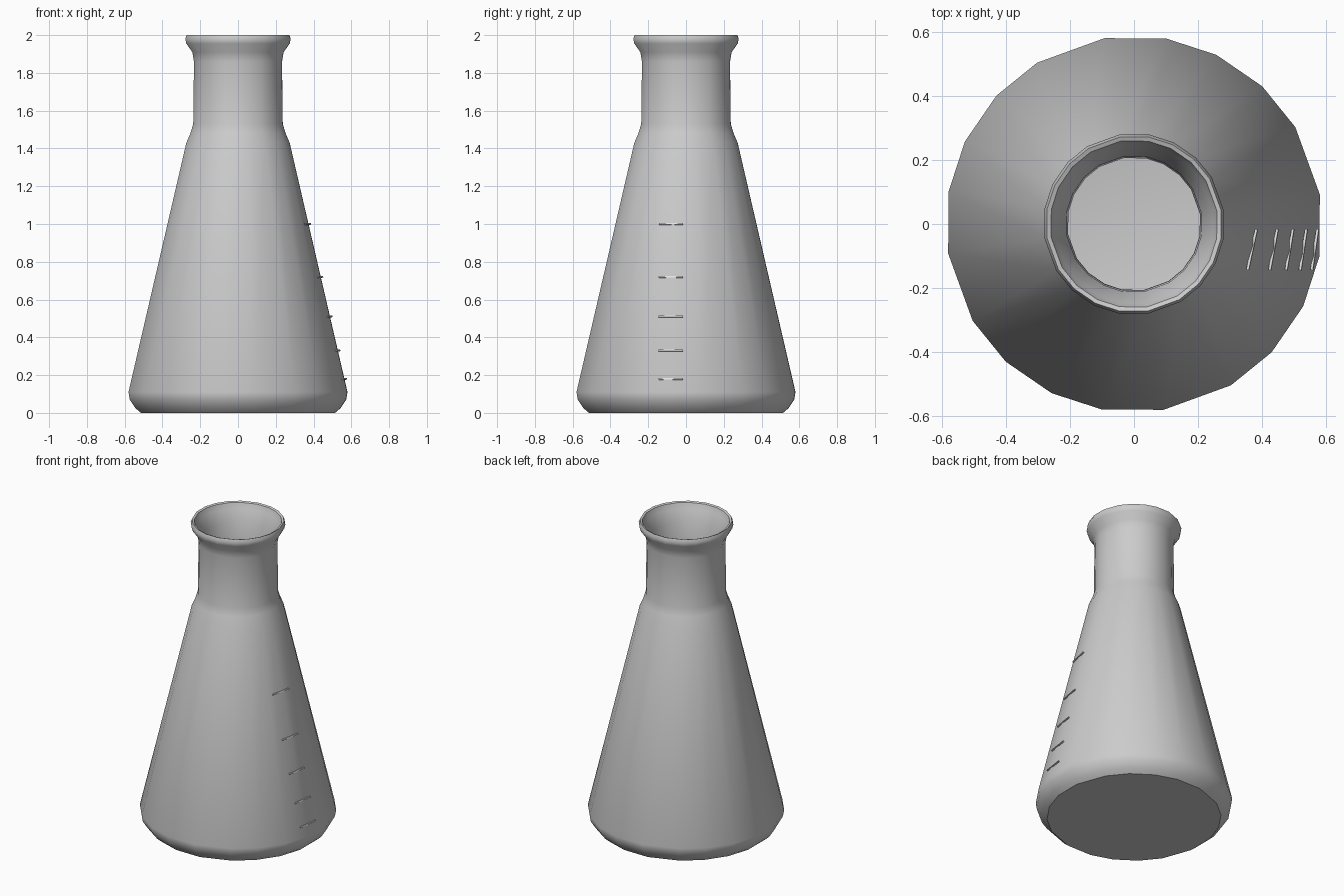
import bpy, bmesh, math
from mathutils import Matrix

cube = bpy.data.objects.get("Cube")
if cube:
    bpy.data.objects.remove(cube, do_unlink=True)


def make_material(name, rgb):
    mat = bpy.data.materials.new(name)
    mat.use_nodes = True
    mat.diffuse_color = (*rgb, 1)
    mat.node_tree.nodes["Principled BSDF"].inputs["Base Color"].default_value = (*rgb, 1)
    return mat


def add_object(name, bm, mat):
    bmesh.ops.recalc_face_normals(bm, faces=bm.faces)
    mesh = bpy.data.meshes.new(name)
    bm.to_mesh(mesh)
    bm.free()
    mesh.materials.append(mat)
    obj = bpy.data.objects.new(name, mesh)
    bpy.context.collection.objects.link(obj)
    return obj


glass = make_material("grey glass", (0.6, 0.6, 0.6))
marking = make_material("pale marking", (0.8, 0.8, 0.8))

# Slightly uneven facets, repeated every quarter turn
angles = [math.radians(a + 90 * q) for q in range(4) for a in (9, 31, 47, 64, 80)]

# Wall section: outside from base to lip, then inside back down to the floor
section = [(0.52, 0), (0.55, 0.025), (0.58, 0.07), (0.587, 0.11),
           (0.277, 1.43), (0.255, 1.48), (0.24, 1.53), (0.236, 1.86),
           (0.245, 1.91), (0.277, 1.955), (0.283, 1.98), (0.275, 2.0),
           (0.262, 1.995), (0.25, 1.96), (0.213, 1.89), (0.208, 1.53),
           (0.247, 1.43), (0.555, 0.11), (0.53, 0.05), (0.49, 0.03)]

# Flask body
bm = bmesh.new()
rings = [[bm.verts.new((r * math.cos(a), r * math.sin(a), z)) for a in angles]
         for r, z in section]
count = len(angles)
for low, high in zip(rings, rings[1:]):
    for i in range(count):
        j = (i + 1) % count
        bm.faces.new((low[i], low[j], high[j], high[i]))
bm.faces.new(rings[0])
bm.faces.new(rings[-1])
flask = add_object("flask_body", bm, glass)
bpy.ops.object.select_all(action="DESELECT")
flask.select_set(True)
bpy.context.view_layer.objects.active = flask
bpy.ops.object.shade_smooth_by_angle(angle=math.radians(40))

# Graduation ticks, thin bars laid on the sloping wall of the left side
slope = math.atan2(0.31, 1.32)
bm = bmesh.new()
for z in (0.18, 0.33, 0.51, 0.72, 1.0):
    radius = 0.587 - (z - 0.11) * math.tan(slope)
    turn = math.asin(-0.08 / radius)
    place = (Matrix.Rotation(turn, 4, "Z") @ Matrix.Translation((radius - 0.001, 0, z))
             @ Matrix.Rotation(-slope, 4, "Y") @ Matrix.Diagonal((0.008, 0.13, 0.008, 1)))
    bmesh.ops.create_cube(bm, size=1, matrix=place)
add_object("graduation_ticks", bm, marking)
